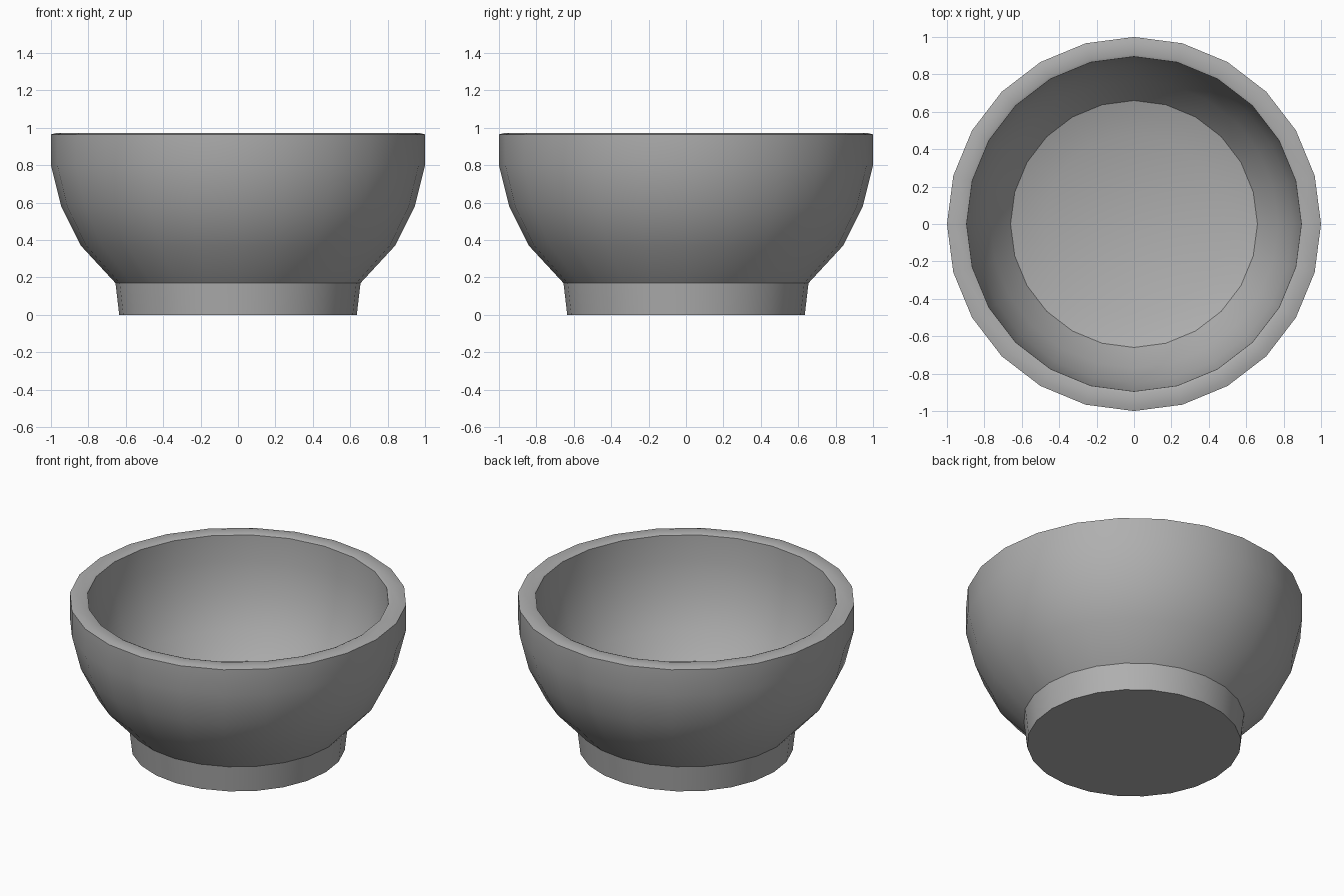
import bpy, bmesh
from math import sin, cos, pi

if "Cube" in bpy.data.objects:
    bpy.data.objects.remove(bpy.data.objects["Cube"])

SIDES = 24

# Half cross-section (radius, height), from under the foot over the rim to the inner floor
profile = [
    (0.0, 0.0), (0.635, 0.0), (0.655, 0.17),              # foot
    (0.84, 0.37), (0.945, 0.58), (1.0, 0.80), (1.0, 0.965),  # outer wall
    (0.97, 0.973), (0.91, 0.973), (0.895, 0.967),         # gently rounded rim
    (0.89, 0.80), (0.85, 0.60), (0.77, 0.40),             # inner wall
    (0.66, 0.25), (0.48, 0.19), (0.0, 0.17),              # inner floor
]

# Lathe the profile around z
bm = bmesh.new()
rings = []
for r, z in profile:
    if r == 0:
        rings.append([bm.verts.new((0, 0, z))] * SIDES)
    else:
        rings.append([bm.verts.new((r * cos(2 * pi * i / SIDES), r * sin(2 * pi * i / SIDES), z))
                      for i in range(SIDES)])
for a, b in zip(rings, rings[1:]):
    for i in range(SIDES):
        j = (i + 1) % SIDES
        corners = list(dict.fromkeys((a[i], a[j], b[j], b[i])))
        bm.faces.new(corners)
bmesh.ops.recalc_face_normals(bm, faces=bm.faces)

mesh = bpy.data.meshes.new("bowl")
bm.to_mesh(mesh)
bm.free()
bowl = bpy.data.objects.new("bowl", mesh)
bpy.context.collection.objects.link(bowl)

# Dark grey ceramic
mat = bpy.data.materials.new("dark_grey")
mat.diffuse_color = (0.43, 0.43, 0.43, 1)
mat.use_nodes = True
mat.node_tree.nodes["Principled BSDF"].inputs["Base Color"].default_value = mat.diffuse_color
mesh.materials.append(mat)

# Smooth walls with crisp rim and foot edges
bpy.context.view_layer.objects.active = bowl
bowl.select_set(True)
bpy.ops.object.shade_smooth_by_angle(angle=pi / 6)
